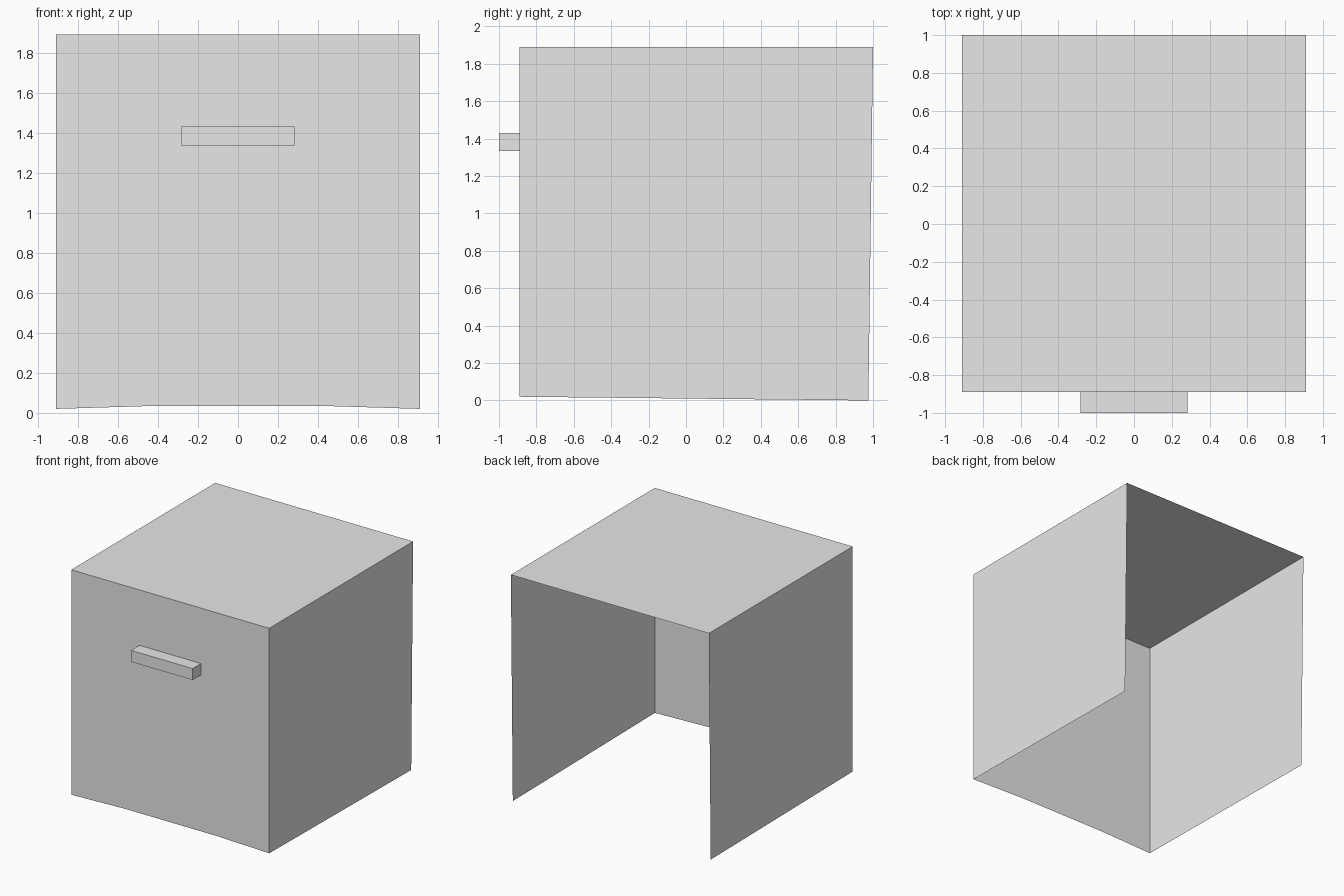
import bpy
import bmesh

cube = bpy.data.objects.get("Cube")
if cube:
    bpy.data.objects.remove(cube, do_unlink=True)

grey = bpy.data.materials.new("light_grey")
grey.use_nodes = True
grey.diffuse_color = (0.8, 0.8, 0.8, 1)
grey.node_tree.nodes["Principled BSDF"].inputs["Base Color"].default_value = (0.8, 0.8, 0.8, 1)

HALF_W, FRONT, BACK, TOP = 0.91, -0.89, 1.0, 1.89
CORNER_Z = 0.02


def make_object(name, bm):
    mesh = bpy.data.meshes.new(name)
    bm.to_mesh(mesh)
    bm.free()
    mesh.materials.append(grey)
    obj = bpy.data.objects.new(name, mesh)
    bpy.context.collection.objects.link(obj)
    return obj


def panel(name, points):
    """Thin sheet from its outline, wound outward."""
    bm = bmesh.new()
    bm.faces.new([bm.verts.new(p) for p in points])
    return make_object(name, bm)


# Top sheet
panel("top_panel", [(-HALF_W, FRONT, TOP), (HALF_W, FRONT, TOP),
                    (HALF_W, BACK, TOP), (-HALF_W, BACK, TOP)])

# Front sheet with a slightly raised lower edge
panel("front_panel", [(-HALF_W, FRONT, CORNER_Z), (-0.42, FRONT, 0.035),
                      (0.42, FRONT, 0.035), (HALF_W, FRONT, CORNER_Z),
                      (HALF_W, FRONT, TOP), (-HALF_W, FRONT, TOP)])

# Side sheets: open back edge leans in, lower edge drops towards the back
side = [(FRONT, CORNER_Z), (0.975, 0), (BACK, TOP), (FRONT, TOP)]
panel("left_side_panel", [(HALF_W, y, z) for y, z in side])
panel("right_side_panel", [(-HALF_W, y, z) for y, z in reversed(side)])

# Handle bar on the front
bm = bmesh.new()
bmesh.ops.create_cube(bm, size=1)
bmesh.ops.scale(bm, vec=(0.565, 0.11, 0.095), verts=bm.verts)
bmesh.ops.translate(bm, vec=(0, -0.945, 1.382), verts=bm.verts)
make_object("handle", bm)
